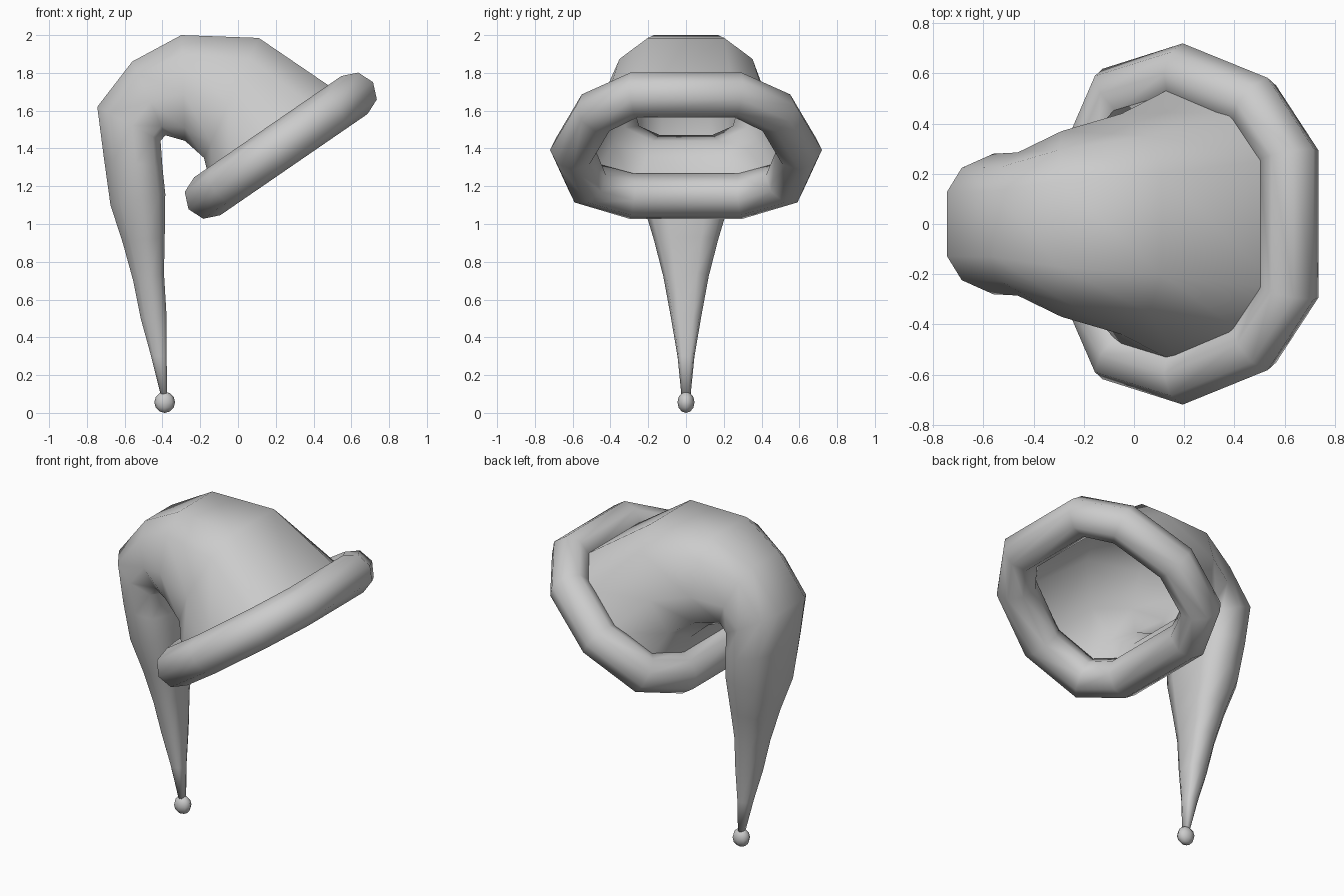
import bpy, bmesh, math
from mathutils import Vector

if "Cube" in bpy.data.objects:
    bpy.data.objects.remove(bpy.data.objects["Cube"])

grey = bpy.data.materials.new("light grey cloth")
grey.diffuse_color = (0.6, 0.6, 0.6, 1)
grey.use_nodes = True
grey.node_tree.nodes["Principled BSDF"].inputs["Base Color"].default_value = grey.diffuse_color

# Ten-sided ring outline: (along, across), long axis points outward
HALF = [(1, .46), (.65, .8), (-.1, 1), (-.75, .87), (-1, .48)]
RING = HALF + [(u, -v) for u, v in reversed(HALF)]


def skin(name, rings, wrap=False, cap=False):
    """Join equal rings of points into one smooth surface."""
    bm = bmesh.new()
    vs = [[bm.verts.new(p) for p in r] for r in rings]
    n = len(vs[0])
    for i in range(len(vs) if wrap else len(vs) - 1):
        a, b = vs[i], vs[(i + 1) % len(vs)]
        for k in range(n):
            bm.faces.new((a[k], a[(k + 1) % n], b[(k + 1) % n], b[k]))
    if cap:
        bm.faces.new(vs[-1])
    bmesh.ops.recalc_face_normals(bm, faces=bm.faces)
    for f in bm.faces:
        f.smooth = True
    me = bpy.data.meshes.new(name)
    bm.to_mesh(me)
    bm.free()
    me.materials.append(grey)
    ob = bpy.data.objects.new(name, me)
    bpy.context.collection.objects.link(ob)
    return ob


# Drooping crown: outer x, z, inner x, z, half width in y
SECTIONS = [
    (.58, 1.665, -.14, 1.19, .56),
    (.11, 1.985, -.18, 1.35, .44),
    (-.30, 2.0, -.28, 1.44, .37),
    (-.56, 1.86, -.385, 1.47, .285),
    (-.745, 1.62, -.41, 1.44, .28),
    (-.71, 1.35, -.40, 1.30, .265),
    (-.675, 1.1, -.385, 1.16, .235),
    (-.61, .9, -.388, .93, .17),
    (-.555, .7, -.392, .74, .12),
    (-.515, .5, -.378, .51, .08),
    (-.46, .3, -.378, .3, .045),
    (-.41, .1, -.375, .1, .025),
]
rings = []
for ox, oz, ix, iz, w in SECTIONS:
    o, i = Vector((ox, 0, oz)), Vector((ix, 0, iz))
    rings.append([(o + i) / 2 + (o - i) / 2 * u + Vector((0, w * v, 0))
                  for u, v in RING])
skin("crown", rings, cap=True)

# Rolled brim: octagonal tube around the tilted ring
R = .122
tilt = math.radians(34.5)
along = Vector((math.cos(tilt), 0, math.sin(tilt)))
up = Vector((-math.sin(tilt), 0, math.cos(tilt)))
side = Vector((0, 1, 0))
centre = Vector((.227, 0, 1.415))
path = [(u * .473, v * .598) for u, v in RING]
rings = []
for k, (u, v) in enumerate(path):
    p0, p1 = path[k - 1], path[(k + 1) % 10]
    t = Vector((p1[0] - p0[0], p1[1] - p0[1])).normalized()
    out = along * -t.y + side * t.x
    if out.dot(along * u + side * v) < 0:
        out = -out
    c = centre + along * u + side * v
    rings.append([c + R * (out * math.cos(a) + up * math.sin(a))
                  for a in (math.tau * j / 8 for j in range(8))])
skin("brim", rings, wrap=True)

# Small bobble at the tip
bpy.ops.mesh.primitive_uv_sphere_add(segments=8, ring_count=6, radius=.055,
                                     location=(-.388, 0, .056))
ball = bpy.context.object
ball.name = "bobble"
ball.scale = (1, .82, 1.02)
ball.data.materials.append(grey)
bpy.ops.object.shade_smooth()
